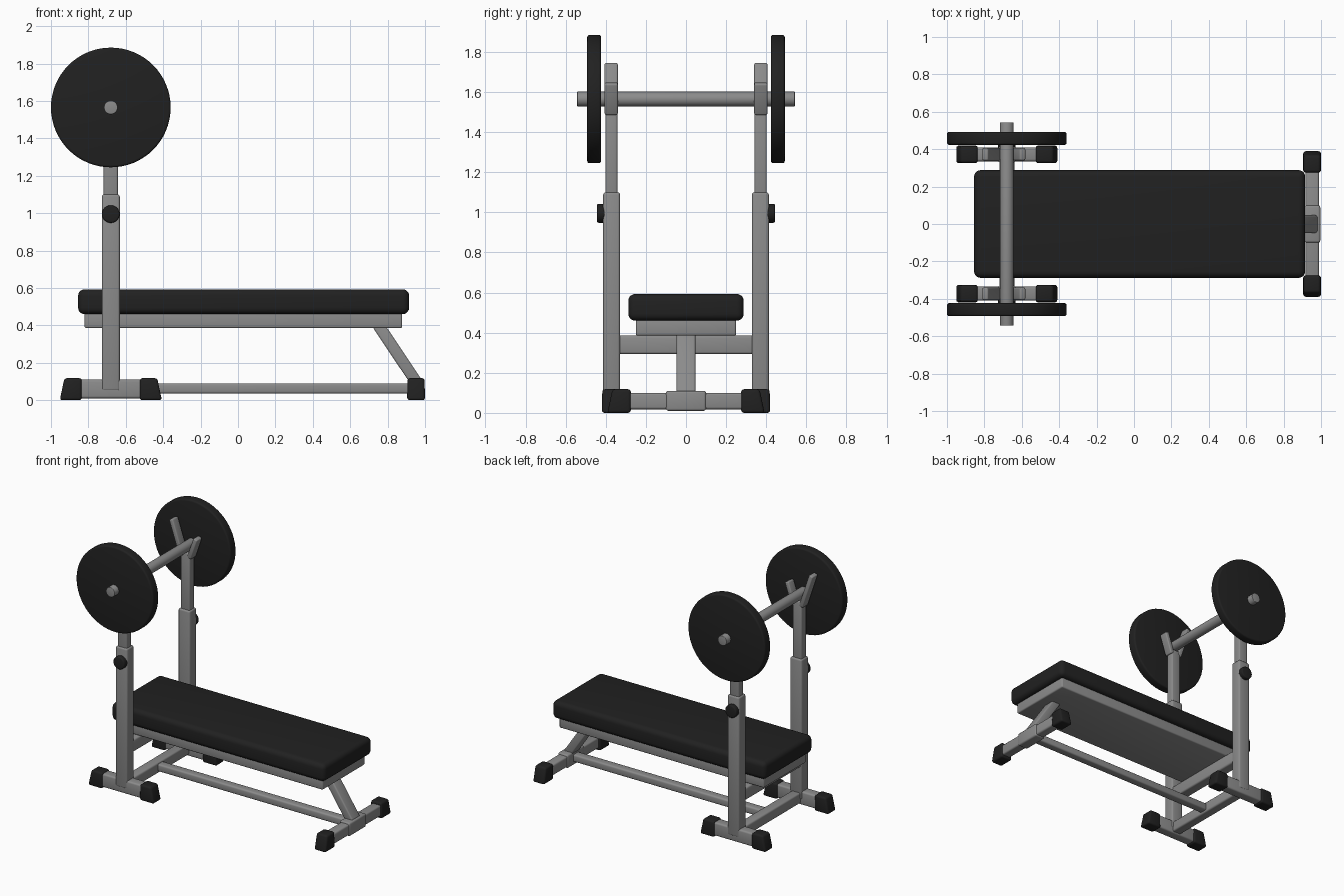
import bpy, bmesh, math
from mathutils import Matrix, Vector

if "Cube" in bpy.data.objects:
    bpy.data.objects.remove(bpy.data.objects["Cube"])


def material(name, v):
    m = bpy.data.materials.new(name)
    m.diffuse_color = (v, v, v, 1)
    m.use_nodes = True
    m.node_tree.nodes["Principled BSDF"].inputs["Base Color"].default_value = m.diffuse_color
    return m


STEEL = material("grey steel", 0.26)
BLACK = material("black rubber", 0.015)


def finish(bm, name, mat):
    bmesh.ops.recalc_face_normals(bm, faces=bm.faces)
    me = bpy.data.meshes.new(name)
    bm.to_mesh(me)
    bm.free()
    me.materials.append(mat)
    ob = bpy.data.objects.new(name, me)
    bpy.context.collection.objects.link(ob)
    bpy.ops.object.select_all(action='DESELECT')
    ob.select_set(True)
    bpy.context.view_layer.objects.active = ob
    bpy.ops.object.shade_smooth_by_angle(angle=math.radians(35))
    return ob


def box(name, x, y, z, mat, bevel=0.01, seg=3, taper=None):
    """Rounded box from (min, max) ranges; taper moves the top vertices."""
    bm = bmesh.new()
    bmesh.ops.create_cube(bm, size=1)
    for v in bm.verts:
        top = v.co.z > 0
        v.co = Vector([(r[0] + r[1]) / 2 + c * (r[1] - r[0]) for r, c in zip((x, y, z), v.co)])
        if taper and top:
            v.co = taper(v.co)
    bmesh.ops.bevel(bm, geom=bm.edges[:], offset=bevel, segments=seg, profile=0.5, affect='EDGES')
    return finish(bm, name, mat)


def strut(name, a, b, thick, y, mat, bevel=0.008):
    """Rounded bar between two (x, z) points, with width along y."""
    a, b = Vector((a[0], 0, a[1])), Vector((b[0], 0, b[1]))
    d = b - a
    ob = box(name, (-thick / 2, thick / 2), y, (0, d.length), mat, bevel)
    ob.data.transform(Matrix.Translation(a) @ Matrix.Rotation(math.atan2(d.x, d.z), 4, 'Y'))
    return ob


def disc(name, x, z, y0, y1, r, mat, bevel, seg=64):
    """Cylinder along y with rounded rims."""
    bm = bmesh.new()
    bmesh.ops.create_cone(bm, cap_ends=True, segments=seg, radius1=r, radius2=r, depth=abs(y1 - y0))
    rims = [e for e in bm.edges if abs(e.verts[0].co.z - e.verts[1].co.z) < 1e-5]
    bmesh.ops.bevel(bm, geom=rims, offset=bevel, segments=3, profile=0.5, affect='EDGES')
    bm.transform(Matrix.Translation((x, (y0 + y1) / 2, z)) @ Matrix.Rotation(math.pi / 2, 4, 'X'))
    return finish(bm, name, mat)


def span(s, a, b):
    return tuple(sorted((s * a, s * b)))


PX = -0.68  # x of the uprights

# Bench
box("seat_pad", (-0.855, 0.915), (-0.288, 0.288), (0.46, 0.593), BLACK, 0.035, 5)
box("seat_frame", (-0.82, 0.878), (-0.25, 0.25), (0.385, 0.47), STEEL, 0.01)

# Central frame
box("base_rail", (PX, 0.93), (-0.032, 0.032), (0.035, 0.09), STEEL, 0.012)
box("lower_crossbar", (PX - 0.037, PX + 0.037), (-0.35, 0.35), (0.02, 0.1), STEEL, 0.012)
box("seat_crossbar", (PX - 0.04, PX + 0.04), (-0.35, 0.35), (0.293, 0.386), STEEL, 0.012)

# Rear support
box("rear_foot", (0.918, 0.99), (-0.3, 0.3), (0.018, 0.1), STEEL, 0.012)
box("rear_sleeve", (0.912, 0.996), (-0.1, 0.1), (0.01, 0.11), STEEL, 0.012)
strut("rear_leg", (0.747, 0.405), (0.958, 0.09), 0.062, (-0.047, 0.047), STEEL, 0.01)

for s, side in ((-1, "front"), (1, "back")):
    # Rear foot caps, outer end leaning in
    box("rear_cap_" + side, (0.904, 1.0), span(s, 0.275, 0.392), (0, 0.118), BLACK, 0.014,
        taper=lambda c, s=s: Vector((0.952 + (c.x - 0.952) * 0.94,
                                     c.y - s * (0.025 if abs(c.y) > 0.33 else 0), c.z)))
    # Upright base and its caps
    box("upright_foot_" + side, (-0.86, -0.5), span(s, 0.335, 0.41), (0.01, 0.11), STEEL, 0.012)
    for e in (-1, 1):
        box(f"upright_cap_{side}_{'left' if e < 0 else 'right'}", (PX + min(e * .155, e * .273), PX + max(e * .155, e * .273)),
            span(s, 0.325, 0.42), (0, 0.118), BLACK, 0.014,
            taper=lambda c, e=e, s=s: Vector((c.x - e * (0.025 if abs(c.x - PX) > 0.2 else 0),
                                              s * 0.3725 + (c.y - s * 0.3725) * 0.94, c.z)))
    # Telescoping upright
    box("lower_upright_" + side, (PX - 0.048, PX + 0.048), span(s, 0.329, 0.413), (0.05, 1.1), STEEL, 0.012)
    box("upper_upright_" + side, (PX - 0.038, PX + 0.038), span(s, 0.342, 0.402), (1.0, 1.525), STEEL, 0.01)
    disc("knob_" + side, PX, 0.995, s * 0.4, s * 0.444, 0.047, BLACK, 0.008, 32)
    # Forked bar hook: long arm and short arm
    strut("hook_long_arm_" + side, (-0.712, 1.49), (-0.797, 1.742), 0.034, span(s, 0.34, 0.406), STEEL)
    strut("hook_short_arm_" + side, (-0.648, 1.49), (-0.595, 1.645), 0.034, span(s, 0.34, 0.406), STEEL)
    # Weight plate
    disc("weight_plate_" + side, PX, 1.565, s * 0.423, s * 0.493, 0.32, BLACK, 0.012)

# Barbell
disc("barbell_bar", PX, 1.565, -0.543, 0.543, 0.037, STEEL, 0.004, 32)
